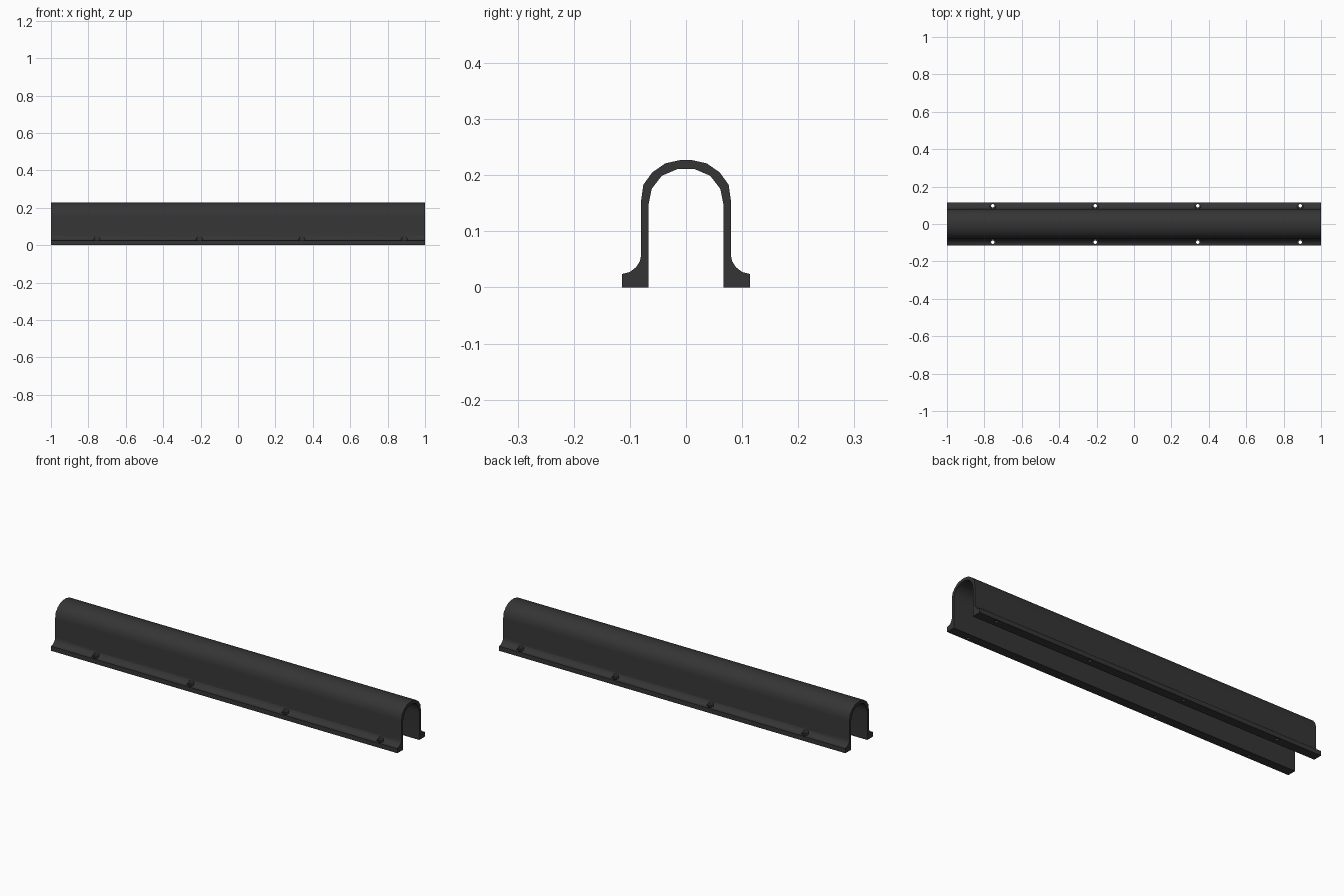
import bpy, bmesh, math
from mathutils import Matrix

if "Cube" in bpy.data.objects:
    bpy.data.objects.remove(bpy.data.objects["Cube"])

# Dark plastic
mat = bpy.data.materials.new("charcoal")
mat.diffuse_color = (0.035, 0.035, 0.035, 1)
mat.use_nodes = True
mat.node_tree.nodes["Principled BSDF"].inputs["Base Color"].default_value = mat.diffuse_color

# Half cross-section (y, z): outer side from foot to crown, inner side back down
outer = [(0.114, 0), (0.114, 0.024), (0.100, 0.0275), (0.089, 0.036), (0.082, 0.047),
         (0.080, 0.058), (0.080, 0.155), (0.076, 0.183), (0.060, 0.205),
         (0.037, 0.221), (0.010, 0.227)]
inner = [(0.015, 0.211), (0.043, 0.199), (0.061, 0.176), (0.067, 0.147), (0.067, 0)]


def mirrored(points):
    return [(-y, z) for y, z in reversed(points)]


def make_object(name, bm):
    bmesh.ops.recalc_face_normals(bm, faces=bm.faces)
    mesh = bpy.data.meshes.new(name)
    bm.to_mesh(mesh)
    bm.free()
    mesh.materials.append(mat)
    obj = bpy.data.objects.new(name, mesh)
    bpy.context.collection.objects.link(obj)
    return obj


# Arched channel, extruded along its length
profile = outer + mirrored(outer) + mirrored(inner) + inner
bm = bmesh.new()
face = bm.faces.new([bm.verts.new((-1, y, z)) for y, z in profile])
ext = bmesh.ops.extrude_face_region(bm, geom=[face])
bmesh.ops.translate(bm, vec=(2, 0, 0),
                    verts=[v for v in ext["geom"] if isinstance(v, bmesh.types.BMVert)])
channel = make_object("channel_cover", bm)


def cutters(name, radius, z0, z1):
    """Row of vertical cylinders over both flanges."""
    bm = bmesh.new()
    for x in (-0.755, -0.207, 0.341, 0.889):
        for y in (-0.098, 0.098):
            bmesh.ops.create_cone(bm, cap_ends=True, segments=20, radius1=radius,
                                  radius2=radius, depth=z1 - z0,
                                  matrix=Matrix.Translation((x, y, (z0 + z1) / 2)))
    obj = make_object(name, bm)
    obj.hide_render = True
    return obj


# Screw holes with flat seats for the screw heads
bpy.context.view_layer.objects.active = channel
channel.select_set(True)
for cutter in (cutters("seat_cutter", 0.0175, 0.0235, 0.08),
               cutters("hole_cutter", 0.009, -0.02, 0.06)):
    mod = channel.modifiers.new(cutter.name, "BOOLEAN")
    mod.operation = "DIFFERENCE"
    mod.solver = "EXACT"
    mod.object = cutter
    bpy.ops.object.modifier_apply(modifier=mod.name)
    bpy.data.objects.remove(cutter)

bpy.ops.object.shade_smooth_by_angle(angle=math.radians(35))
